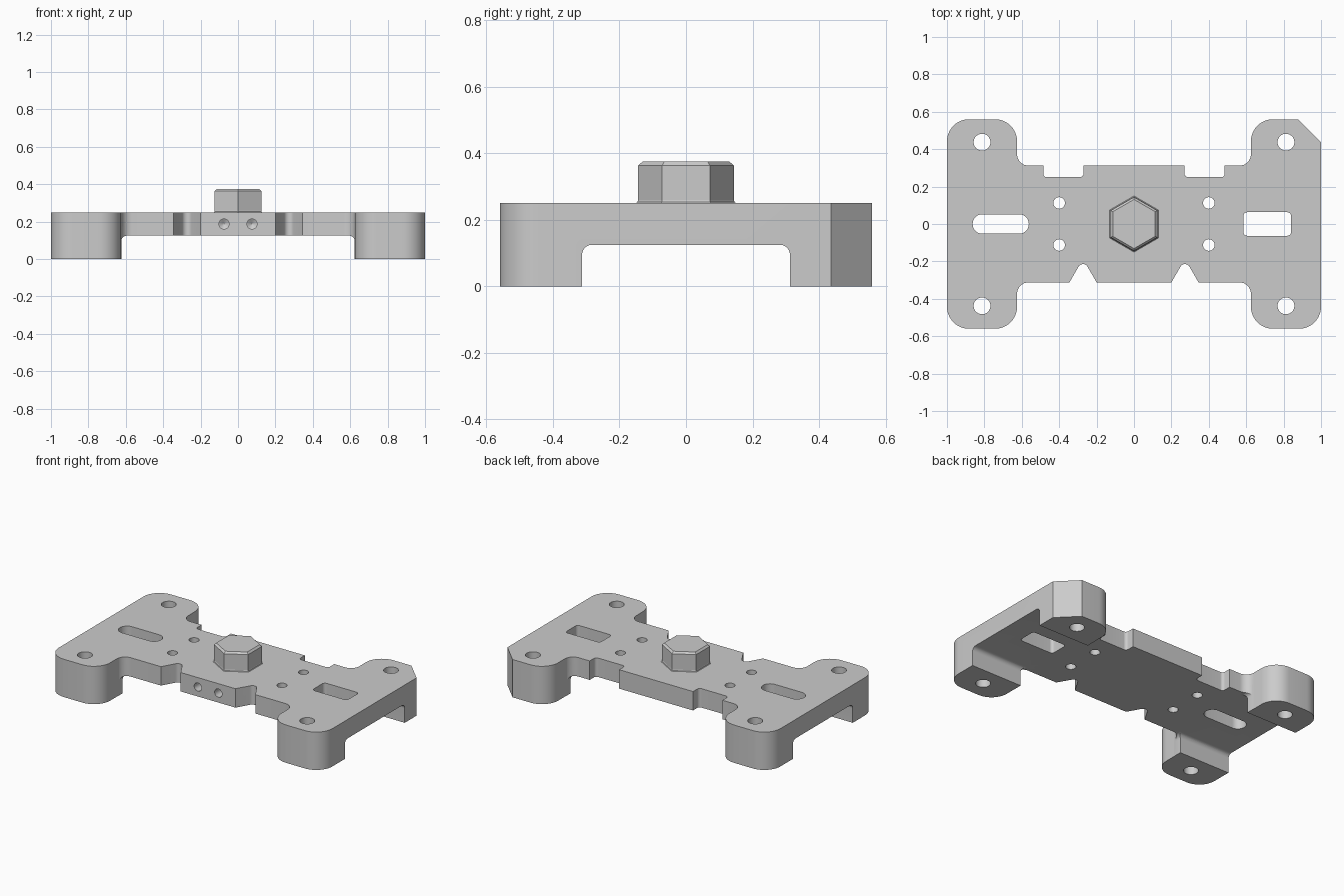
import bpy, bmesh, math
from mathutils import Vector, Matrix

cube = bpy.data.objects.get("Cube")
if cube:
    bpy.data.objects.remove(cube, do_unlink=True)

GREY = (0.6, 0.6, 0.6, 1)
grey = bpy.data.materials.new("machined grey")
grey.use_nodes = True
grey.diffuse_color = GREY
grey.node_tree.nodes["Principled BSDF"].inputs["Base Color"].default_value = GREY


def finish(name, bm):
    bmesh.ops.recalc_face_normals(bm, faces=bm.faces)
    mesh = bpy.data.meshes.new(name)
    bm.to_mesh(mesh)
    bm.free()
    mesh.materials.append(grey)
    obj = bpy.data.objects.new(name, mesh)
    bpy.context.collection.objects.link(obj)
    return obj


def rounded(corners, steps=10):
    """Turn (x, y, radius) corners into a filleted outline."""
    out = []
    for i, (x, y, r) in enumerate(corners):
        p = Vector((x, y))
        if r == 0:
            out.append(p)
            continue
        a = (Vector(corners[i - 1][:2]) - p).normalized()
        b = (Vector(corners[(i + 1) % len(corners)][:2]) - p).normalized()
        half = a.angle(b) / 2
        centre = p + (a + b).normalized() * r / math.sin(half)
        start = p + a * r / math.tan(half) - centre
        end = p + b * r / math.tan(half) - centre
        for k in range(steps + 1):
            spoke = start.lerp(end, 0.5).normalized()
            turn = (k / steps - 0.5) * start.angle_signed(end)
            # angle_signed is clockwise, so rotate the opposite way
            out.append(centre + r * (Matrix.Rotation(-turn, 2) @ spoke))
    return out


def bridge(bm, rings):
    n = len(rings[0])
    for a, b in zip(rings, rings[1:]):
        for i in range(n):
            j = (i + 1) % n
            bm.faces.new((a[i], a[j], b[j], b[i]))
    bm.faces.new(rings[0][::-1])
    bm.faces.new(rings[-1])


def prism(name, corners, low, high, axis="Z"):
    """Extrude a filleted outline along an axis."""
    place = {"X": lambda u, v, w: (w, u, v),
             "Y": lambda u, v, w: (u, w, v),
             "Z": lambda u, v, w: (u, v, w)}[axis]
    bm = bmesh.new()
    pts = rounded(corners)
    bridge(bm, [[bm.verts.new(place(u, v, w)) for u, v in pts] for w in (low, high)])
    return finish(name, bm)


def lathe(name, levels, sides, matrix):
    """Stack regular polygons given as (radius, height)."""
    bm = bmesh.new()
    rings = []
    for r, h in levels:
        angles = [math.pi / 2 + math.tau * i / sides for i in range(sides)]
        rings.append([bm.verts.new(matrix @ Vector((r * math.cos(t), r * math.sin(t), h)))
                      for t in angles])
    bridge(bm, rings)
    return finish(name, bm)


def box(x, hx, hy, r):
    return [(x - hx, -hy, r), (x + hx, -hy, r), (x + hx, hy, r), (x - hx, hy, r)]


# Plate outline: notched waist, four rounded feet, one clipped corner
front = [(0.2, -0.3125, 0), (0.2725, -0.186, 0.028), (0.345, -0.3125, 0),
         (0.625, -0.3125, 0.06), (0.625, -0.56, 0.118), (1, -0.56, 0.118)]
back = [(0.625, 0.56, 0.118), (0.625, 0.3125, 0.06), (0.485, 0.3125, 0),
        (0.485, 0.25, 0.02), (0.27, 0.25, 0.02), (0.27, 0.3125, 0)]
right_half = front + [(1, 0.436, 0), (0.876, 0.56, 0)] + back
left_half = [(-x, y, r) for x, y, r in reversed(front + [(1, 0.56, 0.118)] + back)]
plate = prism("mounting_plate", right_half + left_half, 0, 0.25)

# Relief grooves beneath, leaving the feet
cutters = []
for axis, half in (("X", 0.3125), ("Y", 0.624)):
    arch = [(-half, -0.1, 0), (half, -0.1, 0), (half, 0.125, 0.03), (-half, 0.125, 0.03)]
    cutters.append(prism("groove_cutter", arch, -1.2, 1.2, axis))

# Slots
cutters.append(prism("slot_cutter", box(-0.7125, 0.15, 0.052, 0.0515), -0.1, 0.4))
cutters.append(prism("window_cutter", box(0.7125, 0.127, 0.063, 0.02), -0.1, 0.4))

# Vertical holes and pointed blind holes in the front
for sx in (-1, 1):
    for sy in (-1, 1):
        for x, y, r in ((0.8125, 0.4375, 0.045), (0.4, 0.1125, 0.031)):
            cutters.append(lathe("hole_cutter", [(r, -0.1), (r, 0.4)], 32,
                                 Matrix.Translation((sx * x, sy * y, 0))))
    drill = Matrix.Translation((sx * 0.075, -0.3125, 0.1875)) @ Matrix.Rotation(-math.pi / 2, 4, "X")
    cutters.append(lathe("drill_cutter", [(0.027, -0.1), (0.027, 0.1), (0.002, 0.116)], 24, drill))

for cutter in cutters:
    cutter.hide_render = True
    mod = plate.modifiers.new("cut", "BOOLEAN")
    mod.operation = "DIFFERENCE"
    mod.solver = "EXACT"
    mod.object = cutter
bpy.ops.object.select_all(action="DESELECT")
bpy.context.view_layer.objects.active = plate
plate.select_set(True)
for mod in list(plate.modifiers):
    bpy.ops.object.modifier_apply(modifier=mod.name)
for cutter in cutters:
    bpy.data.objects.remove(cutter, do_unlink=True)
bpy.ops.object.shade_smooth_by_angle(angle=math.radians(25))

# Hexagonal boss with flared base and chamfered top
lathe("hex_boss", [(0.15, 0.245), (0.15, 0.25), (0.146, 0.253), (0.144, 0.26),
                   (0.144, 0.363), (0.131, 0.375)], 6, Matrix.Identity(4))
